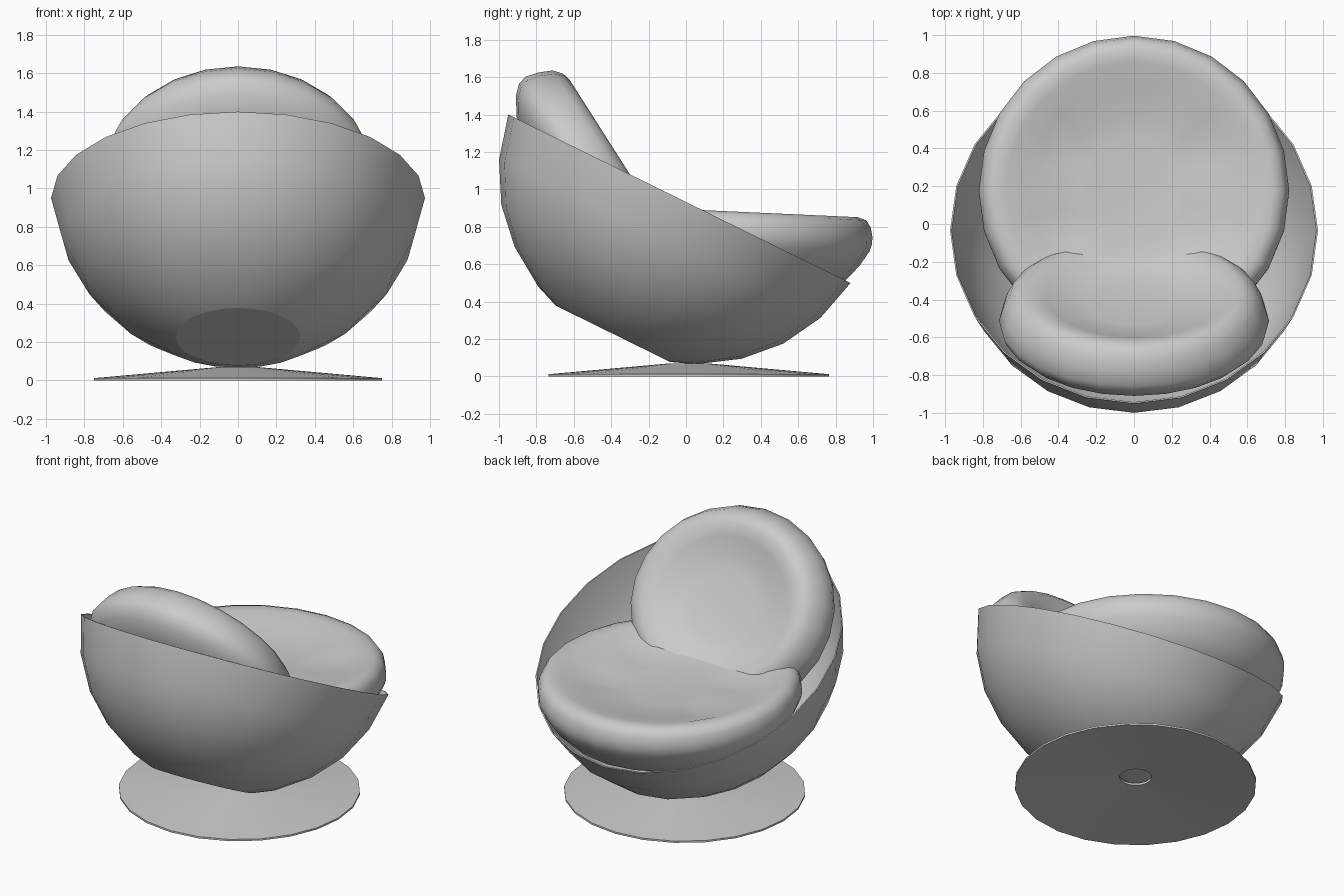
import bpy
import bmesh
from math import sin, cos, tau, radians, hypot
from mathutils import Matrix

cube = bpy.data.objects.get("Cube")
if cube:
    bpy.data.objects.remove(cube, do_unlink=True)

SIDES = 24

grey = bpy.data.materials.new("plain_grey")
grey.use_nodes = True
colour = (0.6, 0.6, 0.6, 1)
grey.diffuse_color = colour
grey.node_tree.nodes["Principled BSDF"].inputs["Base Color"].default_value = colour


def lathe(name, profile, place, smooth, loop=False, shape=None):
    """Turn a (radius, height) profile around z, then place it."""
    bm = bmesh.new()
    rings = []
    for r, z in profile:
        rings.append([bm.verts.new((r * sin(tau * i / SIDES), r * cos(tau * i / SIDES), z))
                      for i in range(SIDES)])
    pairs = list(zip(rings, rings[1:]))
    if loop:
        pairs.append((rings[-1], rings[0]))
    else:
        bm.faces.new(rings[0])
        bm.faces.new(rings[-1])
    for a, b in pairs:
        for i in range(SIDES):
            j = (i + 1) % SIDES
            bm.faces.new((a[i], a[j], b[j], b[i]))
    if shape:
        for v in bm.verts:
            shape(v.co)
    bm.transform(place)
    bmesh.ops.recalc_face_normals(bm, faces=bm.faces)
    mesh = bpy.data.meshes.new(name)
    bm.to_mesh(mesh)
    bm.free()
    mesh.materials.append(grey)
    obj = bpy.data.objects.new(name, mesh)
    bpy.context.collection.objects.link(obj)
    bpy.ops.object.select_all(action="DESELECT")
    obj.select_set(True)
    bpy.context.view_layer.objects.active = obj
    bpy.ops.object.shade_smooth_by_angle(angle=radians(smooth))


def tilted(y, z, degrees, scale_x=1.0, scale_y=1.0):
    return (Matrix.Translation((0, y, z)) @ Matrix.Rotation(radians(-degrees), 4, "X")
            @ Matrix.Diagonal((scale_x, scale_y, 1, 1)))


# Shallow hollow cone foot
lathe("base", [(0.1, 0.07), (0.75, 0.012), (0.75, 0), (0.1, 0.055)],
      Matrix.Translation((0, 0.015, 0)), 30, loop=True)

# Tilted bowl with a flat bottom and a thin wall
outer = [(0.34, -0.805), (0.47, -0.755), (0.677, -0.62),
         (0.84, -0.45), (0.957, -0.24), (1.02, 0)]
inner = [(r * 0.992, z * 0.99) for r, z in reversed(outer)]
lathe("shell", outer + inner, tilted(-0.035, 0.95, 26.2, scale_x=0.955), 18)


def pinch(co):
    """Four short tucks pulled into the seat top."""
    r = hypot(co.x, co.y)
    if co.z > -0.085 and 0.3 < r < 0.6 and abs(abs(co.y) / r - 0.5) < 0.01:
        co.z -= 0.02


# Wide seat cushion with a shallow dish
seat = [(0.28, -0.09), (0.4, -0.075), (0.56, -0.04), (0.68, -0.008), (0.74, 0),
        (0.785, -0.015), (0.81, -0.05), (0.822, -0.1), (0.822, -0.14),
        (0.81, -0.18), (0.76, -0.26), (0.68, -0.35), (0.45, -0.42)]
lathe("seat_cushion", seat, tilted(0.18, 0.885, 2.6), 60, shape=pinch)

# Leaning back cushion, thicker and slightly oval
back = [(0.24, -0.08), (0.35, -0.065), (0.47, -0.025), (0.56, 0), (0.61, -0.012),
        (0.66, -0.05), (0.695, -0.12), (0.715, -0.19), (0.7, -0.24),
        (0.648, -0.29), (0.513, -0.36)]
lathe("back_cushion", back, tilted(-0.352, 1.162, 57.5, scale_y=0.9), 60)
